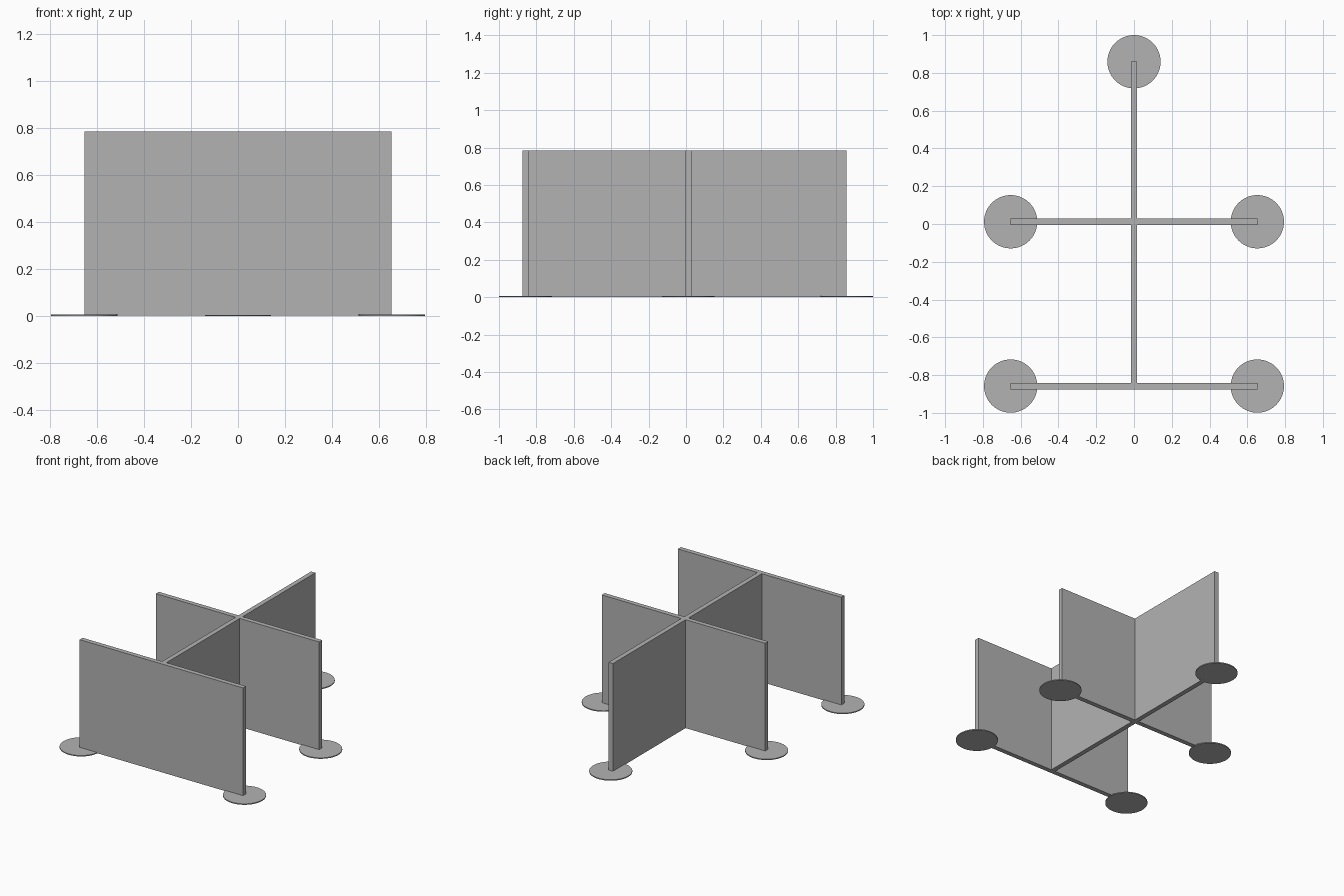
import bpy
import math

cube = bpy.data.objects.get("Cube")
if cube:
    bpy.data.objects.remove(cube, do_unlink=True)

grey = bpy.data.materials.new("panel_grey")
grey.use_nodes = True
colour = (0.45, 0.45, 0.45, 1)
grey.diffuse_color = colour
grey.node_tree.nodes["Principled BSDF"].inputs["Base Color"].default_value = colour

HEIGHT = 0.785
LIFT = 0.002
THICK = 0.034
HALF = THICK / 2
REACH = 0.653
FRONT, MIDDLE, BACK = -0.858, 0.012, 0.859
FOOT_RADIUS, FOOT_HEIGHT = 0.141, 0.007


def panel(name, x0, x1, y0, y1):
    """Upright rectangular screen between the given plan limits."""
    bpy.ops.mesh.primitive_cube_add(
        size=1, location=((x0 + x1) / 2, (y0 + y1) / 2, (LIFT + HEIGHT) / 2))
    obj = bpy.context.object
    obj.name = name
    obj.scale = (x1 - x0, y1 - y0, HEIGHT - LIFT)
    bpy.ops.object.transform_apply(location=False, rotation=False, scale=True)
    obj.data.materials.append(grey)


def foot(name, x, y):
    """Flat round base plate."""
    bpy.ops.mesh.primitive_cylinder_add(
        vertices=64, radius=FOOT_RADIUS, depth=FOOT_HEIGHT,
        location=(x, y, FOOT_HEIGHT / 2))
    obj = bpy.context.object
    obj.name = name
    obj.data.materials.append(grey)
    bpy.ops.object.shade_smooth_by_angle(angle=math.radians(30))


# Screens: front cross panel, long spine, and side wings meeting the spine
panel("front_panel", -REACH, REACH, FRONT - HALF, FRONT + HALF)
panel("spine_panel", -HALF, HALF, FRONT + HALF, BACK)
panel("left_wing_panel", HALF, REACH, MIDDLE - HALF, MIDDLE + HALF)
panel("right_wing_panel", -REACH, -HALF, MIDDLE - HALF, MIDDLE + HALF)

# Round feet under every free panel end
for side, sign in (("left", 1), ("right", -1)):
    foot(f"front_{side}_foot", sign * REACH, FRONT)
    foot(f"middle_{side}_foot", sign * REACH, MIDDLE)
foot("back_foot", 0, BACK)
